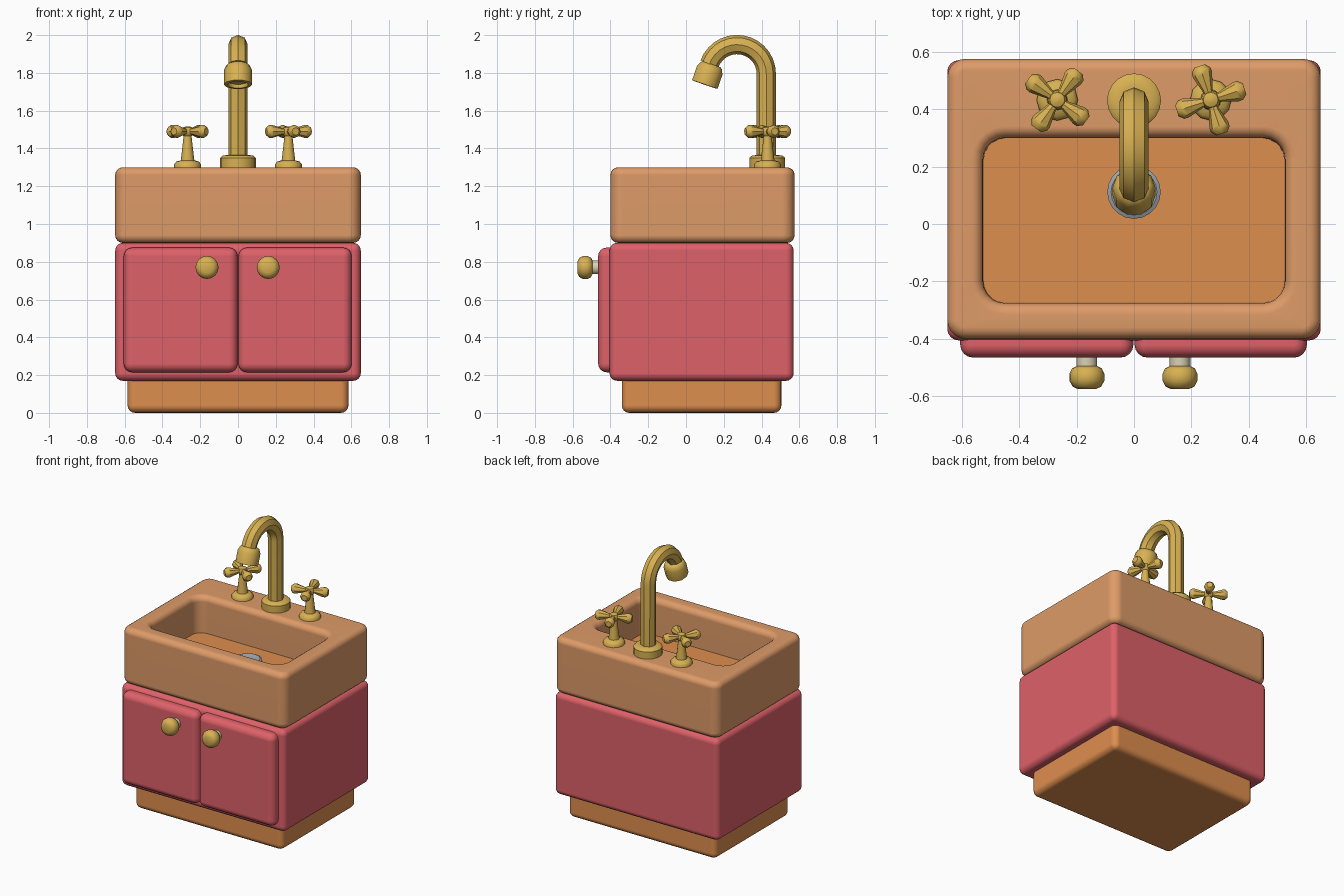
import bpy, bmesh, math
from mathutils import Matrix, Vector

if "Cube" in bpy.data.objects:
    bpy.data.objects.remove(bpy.data.objects["Cube"])


def material(name, rgb):
    m = bpy.data.materials.new(name)
    lin = [((c / 255 + 0.055) / 1.055) ** 2.4 for c in rgb]
    m.diffuse_color = (*lin, 1)
    m.use_nodes = True
    m.node_tree.nodes["Principled BSDF"].inputs["Base Color"].default_value = m.diffuse_color
    return m


RED = material("red_paint", (222, 97, 105))
CLAY = material("light_clay", (222, 155, 104))
ORANGE = material("orange_clay", (222, 142, 78))
BRASS = material("brass", (216, 177, 82))
CREAM = material("cream_metal", (218, 208, 180))
GREY = material("grey_metal", (156, 164, 172))


def finish(bm, name, *mats, angle=40):
    bmesh.ops.recalc_face_normals(bm, faces=bm.faces)
    me = bpy.data.meshes.new(name)
    bm.to_mesh(me)
    bm.free()
    for m in mats:
        me.materials.append(m)
    me.polygons.foreach_set("use_smooth", [True] * len(me.polygons))
    me.set_sharp_from_angle(angle=math.radians(angle))
    ob = bpy.data.objects.new(name, me)
    bpy.context.collection.objects.link(ob)
    return ob


def rounded_box(name, lo, hi, bevel, mat):
    bm = bmesh.new()
    bmesh.ops.create_cube(bm, size=1)
    for v in bm.verts:
        v.co = [(a + b) / 2 + c * (b - a) for a, b, c in zip(lo, hi, v.co)]
    ob = finish(bm, name, mat, angle=180)
    mod = ob.modifiers.new("bevel", 'BEVEL')
    mod.width, mod.segments, mod.harden_normals = bevel, 4, True
    return ob


def lathe(name, profile, mat, matrix, sides=16, angle=40):
    """Revolve (radius, height) points about z, then place with matrix."""
    bm = bmesh.new()
    rings = [[bm.verts.new(matrix @ Vector((r * math.cos(2 * math.pi * i / sides),
                                            r * math.sin(2 * math.pi * i / sides), z)))
              for i in range(sides)] for r, z in profile]
    for a, b in zip(rings, rings[1:]):
        for i in range(sides):
            j = (i + 1) % sides
            bm.faces.new((a[i], a[j], b[j], b[i]))
    bm.faces.new(rings[0])
    bm.faces.new(rings[-1])
    return finish(bm, name, mat, angle=angle)


def rounded_rect(cy, hx, hy, r, z, n=5):
    pts = []
    for q, (sx, sy) in enumerate(((1, 1), (-1, 1), (-1, -1), (1, -1))):
        for k in range(n + 1):
            a = math.pi / 2 * (q + k / n)
            pts.append((sx * (hx - r) + r * math.cos(a),
                        cy + sy * (hy - r) + r * math.sin(a), z))
    return pts


# Cabinet: plinth, body and two doors
rounded_box("plinth", (-0.585, -0.34, 0), (0.585, 0.505, 0.25), 0.04, ORANGE)
rounded_box("cabinet", (-0.65, -0.405, 0.17), (0.65, 0.57, 0.9), 0.04, RED)
for side, x0, x1, kx in (("left", -0.605, -0.002, -0.164), ("right", 0.002, 0.602, 0.16)):
    rounded_box(side + "_door", (x0, -0.465, 0.215), (x1, -0.35, 0.875), 0.045, RED)
    # Door knob and its stem
    place = Matrix.Translation((kx, -0.46, 0.77)) @ Matrix.Rotation(math.pi / 2, 4, 'X')
    lathe(side + "_knob_stem", [(0.036, -0.01), (0.036, 0.05)], CREAM, place)
    lathe(side + "_knob", [(0.036, 0.035), (0.052, 0.043), (0.061, 0.062), (0.061, 0.085),
                           (0.05, 0.106), (0.03, 0.115)], BRASS, place, angle=60)

# Sink block: rings run up the outside, over the rim and down into the basin
B = 0.04
arc = [math.pi / 2 * k / 4 for k in range(5)]
levels = []
for a in arc:
    t = B * (1 - math.sin(a))
    levels.append(rounded_rect(0.0875, 0.65 - t, 0.4875 - t, 0.065 - t, 0.9 + B * (1 - math.cos(a))))
for a in arc:
    t = B * (1 - math.cos(a))
    levels.append(rounded_rect(0.0875, 0.65 - t, 0.4875 - t, 0.065 - t, 1.3 - B * (1 - math.sin(a))))
for a in arc:
    t = B * (1 - math.sin(a))
    levels.append(rounded_rect(0.0125, 0.525 + t, 0.2875 + t, 0.075 + t, 1.3 - B * (1 - math.cos(a))))
FLOOR = 1.04
levels.append(rounded_rect(0.0125, 0.523, 0.286, 0.075, FLOOR))
bm = bmesh.new()
rings = [[bm.verts.new(p) for p in lv] for lv in levels]
for a, b in zip(rings, rings[1:]):
    for i in range(len(a)):
        j = (i + 1) % len(a)
        bm.faces.new((a[i], a[j], b[j], b[i]))
bm.faces.new(rings[0])
bm.faces.new(rings[-1]).material_index = 1
sink = finish(bm, "sink", CLAY, ORANGE)
sink.modifiers.new("normals", 'WEIGHTED_NORMAL').keep_sharp = True

# Drain
lathe("drain", [(0.093, -0.01), (0.093, 0.008), (0.08, 0.014), (0.06, 0.006)], GREY,
      Matrix.Translation((0, 0.111, FLOOR)), sides=20)

# Tap: flange, bent pipe and nozzle
lathe("tap_flange", [(0.094, -0.01), (0.094, 0.05), (0.08, 0.063), (0.05, 0.065)], BRASS,
      Matrix.Translation((0, 0.43, 1.3)), sides=20)
R, CY, CZ, END = 0.155, 0.27, 1.795, math.radians(161)
path = [(0, CY + R, 1.3)] + [(0, CY + R * math.cos(END * k / 14), CZ + R * math.sin(END * k / 14))
                             for k in range(15)]
cu = bpy.data.curves.new("tap_pipe", 'CURVE')
cu.dimensions, cu.bevel_depth, cu.bevel_resolution, cu.use_fill_caps = '3D', 0.051, 2, True
sp = cu.splines.new('POLY')
sp.points.add(len(path) - 1)
for p, co in zip(sp.points, path):
    p.co = (*co, 1)
cu.materials.append(BRASS)
pipe = bpy.data.objects.new("tap_pipe", cu)
bpy.context.collection.objects.link(pipe)
bpy.context.view_layer.objects.active = pipe
pipe.select_set(True)
bpy.ops.object.convert(target='MESH')
bpy.ops.object.shade_smooth_by_angle(angle=math.radians(40))
direction = Vector((0, -math.sin(END), math.cos(END)))
lathe("tap_nozzle", [(0.05, -0.005), (0.063, 0.003), (0.075, 0.03), (0.075, 0.108), (0.055, 0.11),
                     (0.052, 0.09)], BRASS,
      Matrix.Translation((0, 0.135, 1.841)) @ direction.to_track_quat('Z', 'Y').to_matrix().to_4x4(),
      sides=10)

# Cross handles, each turned by its own angle
for side, x, turn in (("left", -0.267, 54), ("right", 0.267, 18)):
    place = Matrix.Translation((x, 0.432, 1.3))
    lathe(side + "_handle_stem", [(0.072, -0.01), (0.072, 0.015), (0.06, 0.03), (0.036, 0.037),
                                  (0.033, 0.06), (0.021, 0.165), (0.03, 0.175), (0.034, 0.192),
                                  (0.026, 0.21), (0.01, 0.217)], BRASS, place, sides=12)
    for k in range(4):
        m = (place @ Matrix.Translation((0, 0, 0.19))
             @ Matrix.Rotation(math.radians(turn + 90 * k), 4, 'Z') @ Matrix.Rotation(math.pi / 2, 4, 'Y'))
        lathe(f"{side}_handle_arm_{k + 1}", [(0.016, 0), (0.018, 0.035), (0.035, 0.092),
                                             (0.034, 0.108), (0.02, 0.124)], BRASS, m, sides=8)
